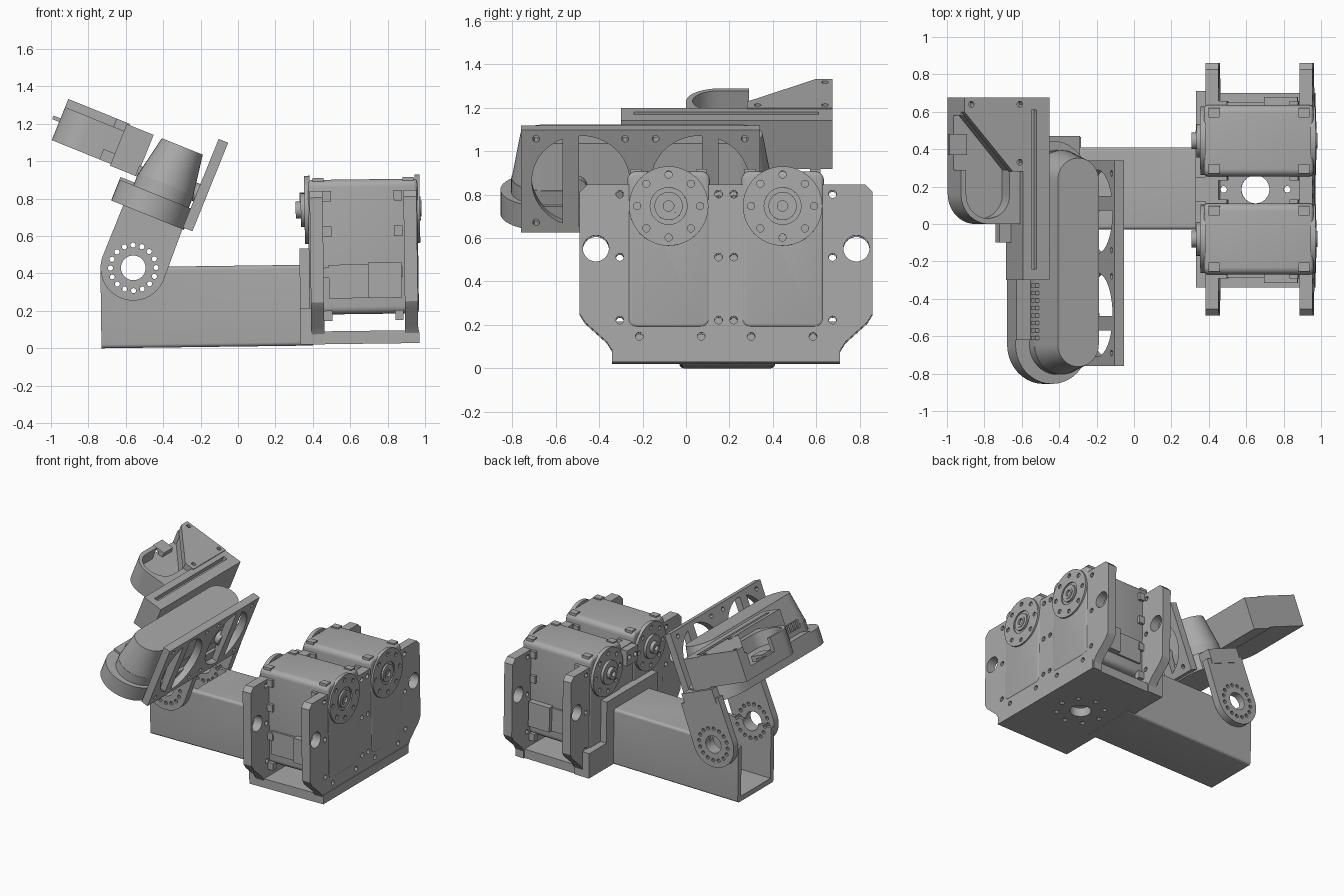
import bpy, bmesh
from math import sin, cos, pi, radians
from mathutils import Matrix, Vector

if "Cube" in bpy.data.objects:
    bpy.data.objects.remove(bpy.data.objects["Cube"])

grey = bpy.data.materials.new("light grey plastic")
grey.use_nodes = True
grey.diffuse_color = (0.4, 0.4, 0.4, 1)
grey.node_tree.nodes["Principled BSDF"].inputs["Base Color"].default_value = (0.4, 0.4, 0.4, 1)

PIVOT = Vector((-0.56, 0, 0.43))
BASE = Matrix.Translation((0, 0, 0.0095)) @ Matrix.Rotation(radians(-0.75), 4, 'Y')
HEAD = Matrix.Translation(PIVOT) @ Matrix.Rotation(radians(22), 4, 'Y')
parts = []


# 2D outlines
def arc(a, b, r, start=0, end=360, n=32):
    full = end - start == 360
    steps = n if full else n + 1
    angles = [radians(start + (end - start) * i / n) for i in range(steps)]
    return [(a + r * cos(t), b + r * sin(t)) for t in angles]


def rect(a0, b0, a1, b1, r=0):
    if not r:
        return [(a0, b0), (a1, b0), (a1, b1), (a0, b1)]
    return (arc(a0 + r, b0 + r, r, 180, 270, 6) + arc(a1 - r, b0 + r, r, 270, 360, 6)
            + arc(a1 - r, b1 - r, r, 0, 90, 6) + arc(a0 + r, b1 - r, r, 90, 180, 6))


def stadium(a, b, r, half):
    return arc(a, b + half, r, 0, 180, 20) + arc(a, b - half, r, 180, 360, 20)


def hole_ring(axis, a, b, radius, r, count, lo, hi):
    return [(axis, arc(p, q, r, n=10), lo, hi) for p, q in arc(a, b, radius, n=count)]


# Solids are (axis, outline, low, high[, far outline])
def make(name, solids):
    place = {'x': lambda a, b, t: (t, a, b), 'y': lambda a, b, t: (a, t, b), 'z': lambda a, b, t: (a, b, t)}
    bm = bmesh.new()
    for axis, pts, lo, hi, *far in solids:
        put = place[axis]
        low = [bm.verts.new(put(a, b, lo)) for a, b in pts]
        top = [bm.verts.new(put(a, b, hi)) for a, b in (far[0] if far else pts)]
        bm.faces.new(low)
        bm.faces.new(top)
        for i in range(len(low)):
            j = (i + 1) % len(low)
            bm.faces.new((low[i], low[j], top[j], top[i]))
    bmesh.ops.recalc_face_normals(bm, faces=bm.faces)
    mesh = bpy.data.meshes.new(name)
    bm.to_mesh(mesh)
    bm.free()
    mesh.materials.append(grey)
    ob = bpy.data.objects.new(name, mesh)
    bpy.context.collection.objects.link(ob)
    return ob


def part(name, solids, cuts=(), frame=BASE, bevel=0):
    ob = make(name, solids)
    if bevel:
        mod = ob.modifiers.new("bevel", 'BEVEL')
        mod.width, mod.segments, mod.limit_method = bevel, 3, 'ANGLE'
    cutter = make("cutter", cuts) if cuts else None
    if cutter:
        cutter.hide_render = True
        mod = ob.modifiers.new("cut", 'BOOLEAN')
        mod.object, mod.operation, mod.solver = cutter, 'DIFFERENCE', 'EXACT'
        mod.use_self = True
    mesh = bpy.data.meshes.new_from_object(ob.evaluated_get(bpy.context.evaluated_depsgraph_get()))
    ob.modifiers.clear()
    ob.data = mesh
    if cutter:
        bpy.data.objects.remove(cutter)
    ob.matrix_world = frame
    parts.append(ob)


# Hollow arm with pivot holes and an open fork end
pa = BASE.inverted() @ PIVOT
part("arm", [('x', rect(-0.03, 0, 0.41, 0.432, 0.02), -0.73, 0.4)],
     [('x', rect(0.01, 0.04, 0.37, 0.39), -0.8, 0.3), ('z', rect(-0.8, 0.01, -0.35, 0.37), 0.3, 0.6),
      ('y', arc(pa.x, pa.z, 0.066), -0.2, 0.6)]
     + hole_ring('y', pa.x, pa.z, 0.122, 0.014, 16, -0.2, 0.6))

# Base plate and rear mounting block
part("base_plate", [('z', rect(0.39, -0.34, 0.97, 0.70), 0.006, 0.075)],
     [('z', arc(0.65, 0.185, 0.075), -0.1, 0.2)] + hole_ring('z', 0.65, 0.185, 0.17, 0.018, 8, -0.1, 0.2))
part("mounting_block", [('x', rect(-0.34, 0.006, 0.71, 0.2), 0.335, 0.4),
                        ('x', rect(-0.12, 0.006, 0.5, 0.52), 0.335, 0.4)])
part("top_connector", [('x', rect(0.12, 0.7, 0.25, 0.82), 0.34, 0.42)],
     [('x', arc(y, 0.76, 0.02, n=12), 0.3, 0.5) for y in (0.15, 0.22)])

# Side plates holding both actuators
MID = 0.185
half = [(0.525, 0.006), (0.525, 0.06), (0.55, 0.10), (0.65, 0.19), (0.675, 0.23), (0.675, 0.79), (0.64, 0.825)]
outline = [(MID + y, z) for y, z in half] + [(MID - y, z) for y, z in reversed(half)]
screws = [(y, z) for y in (0.49, 0.035) for z in (0.20, 0.49, 0.78)] + [(0.4, 0.125), (0.115, 0.125),
                                                                        (0.385, 0.045), (0.255, 0.045)]
for name, x0 in (("inner_side_plate", 0.393), ("outer_side_plate", 0.895)):
    cuts = []
    for s in (-1, 1):
        cuts.append(('x', arc(MID + s * 0.6, 0.53, 0.06), x0 - 0.1, x0 + 0.2))
        cuts += [('x', arc(MID + s * y, z, 0.018, n=12), x0 - 0.1, x0 + 0.2) for y, z in screws]
    part(name, [('x', outline, x0, x0 + 0.07)], cuts)

# Two actuators with horns, latches and connectors
AXIS = 0.725
for label, yc in (("front", -0.08), ("back", 0.445)):
    part(label + "_actuator_body", [('x', rect(yc - 0.19, 0.165, yc + 0.19, 0.885, 0.04), 0.385, 0.97)], bevel=0.018)
    latches = []
    for s in (-1, 1):
        a, b = sorted((yc + s * 0.17, yc + s * 0.212))
        for x in (0.485, 0.865):
            latches += [('x', rect(a, z, b, z + 0.055), x - 0.022, x + 0.022) for z in (0.13, 0.36, 0.58, 0.77)]
    for x in (0.44, 0.92):
        latches += [('x', rect(yc + s * 0.15 - 0.025, 0.83, yc + s * 0.15 + 0.025, 0.895), x - 0.03, x + 0.03)
                    for s in (-1, 1)]
    part(label + "_latches", latches)
    out = -1 if yc < MID else 1
    a, b, c = (yc + out * d for d in (0.17, 0.205, 0.235))
    part(label + "_connectors", [('y', rect(0.49, 0.25, 0.7, 0.43), min(a, b), max(a, b)),
                                 ('y', rect(0.7, 0.25, 0.88, 0.44), min(a, c), max(a, c))])
    horn_holes = hole_ring('x', yc, AXIS, 0.145, 0.017, 8, 0.2, 1.2)
    part(label + "_outer_horn", [('x', arc(yc, AXIS, 0.183, n=48), 0.955, 0.982)],
         horn_holes + [('x', arc(yc, AXIS, 0.085), 0.972, 1.1)])
    part(label + "_outer_hub", [('x', arc(yc, AXIS, 0.065), 0.96, 0.986), ('x', arc(yc, AXIS, 0.042), 0.96, 0.99)],
         [('x', arc(yc, AXIS, 0.024), 0.975, 1.1)])
    part(label + "_inner_horn", [('x', arc(yc, AXIS, 0.183, n=48), 0.365, 0.395)], horn_holes)
    part(label + "_inner_hub", [('x', arc(yc, AXIS, 0.09), 0.345, 0.39), ('x', arc(yc, AXIS, 0.045), 0.318, 0.39)],
         [('x', arc(yc, AXIS, 0.022), 0.3, 0.34)])

# Tilted head: pivot lugs
lug = arc(0, 0, 0.175, 180, 360, 28) + [(0.165, 0.33), (-0.175, 0.33)]
for name, y0 in (("front_lug", -0.085), ("back_lug", 0.41)):
    part(name, [('y', lug, y0, y0 + 0.055)],
         [('y', arc(0, 0, 0.066), -0.3, 0.7)] + hole_ring('y', 0, 0, 0.122, 0.014, 16, -0.3, 0.7), HEAD)

# Tray and tapered sensor housing
HY = -0.205
part("head_tray", [('z', stadium(-0.035, HY, 0.21, 0.44), 0.29, 0.41),
                   ('z', rect(-0.245, -0.62, -0.1, 0.2), 0.29, 0.425),
                   ('z', rect(-0.15, 0.3, 0.13, 0.47), 0.29, 0.40)], frame=HEAD)
part("sensor_housing", [('z', stadium(-0.005, HY, 0.16, 0.44), 0.38, 0.48),
                        ('z', stadium(-0.005, HY, 0.158, 0.44), 0.48, 0.70, stadium(0, HY, 0.118, 0.44))],
     frame=HEAD)
part("vent_ribs", [('y', rect(-0.175, 0.46, -0.13, 0.52), y, y + 0.022)
                   for y in [-0.62 + 0.04 * i for i in range(8)]], frame=HEAD)

# Face plate with two spoked openings
cuts = []
for s in (-1, 1):
    for start, end in ((112, 248), (-92, 92)):
        cuts.append(('x', [(-0.21 - s * y, z) for y, z in arc(-0.275, 0.555, 0.225, start, end)], 0.1, 0.3))
    for y in (0.07, 0.48):
        cuts += [('x', arc(-0.21 + s * y, z, 0.016, n=12), 0.1, 0.3) for z in (0.35, 0.765)]
part("face_plate", [('x', rect(-0.76, 0.30, 0.34, 0.81), 0.165, 0.22)], cuts, HEAD)
part("sensor_hubs", [('x', arc(HY + s * 0.3, 0.5, 0.05), 0.1, 0.185) for s in (-1, 1)], frame=HEAD)

# Bracket behind the housing
part("rear_bracket", [('z', rect(-0.32, -0.30, -0.165, 0.675), 0.46, 0.70)],
     [('z', rect(-0.27, -0.24, -0.24, 0.61), 0.66, 0.8)], HEAD)
part("bracket_foot", [('z', rect(-0.385, -0.1, -0.3, 0.02), 0.47, 0.53)], frame=HEAD)

# Camera case with rounded pocket, corner plate and clip
case = arc(-0.5, 0.16, 0.16, 180, 270, 14) + [(-0.305, 0), (-0.305, 0.675), (-0.66, 0.675)]
pocket = arc(-0.505, 0.155, 0.125, 180, 360, 20) + [(-0.38, 0.29), (-0.63, 0.58), (-0.7, 0.58),
                                                  (-0.7, 0.29), (-0.63, 0.29)]
part("camera_case", [('z', case, 0.47, 0.66)], [('z', pocket, 0.555, 0.8)], HEAD)
corner = [(-0.66, 0.675), (-0.66, 0.60), (-0.38, 0.28), (-0.305, 0.28), (-0.305, 0.675)]
part("corner_plate", [('z', corner, 0.65, 0.707)],
     [('z', arc(x, y, 0.016, n=12), 0.6, 0.8) for x, y in ((-0.62, 0.64), (-0.34, 0.64), (-0.34, 0.33))], HEAD)
part("camera_clip", [('z', rect(-0.70, 0.37, -0.6, 0.48), 0.575, 0.595),
                     ('z', rect(-0.64, 0.37, -0.6, 0.48), 0.54, 0.595)], frame=HEAD)

# Smooth shading with sharp edges kept
bpy.ops.object.select_all(action='DESELECT')
for ob in parts:
    ob.select_set(True)
bpy.context.view_layer.objects.active = parts[0]
bpy.ops.object.shade_smooth_by_angle(angle=radians(30))
